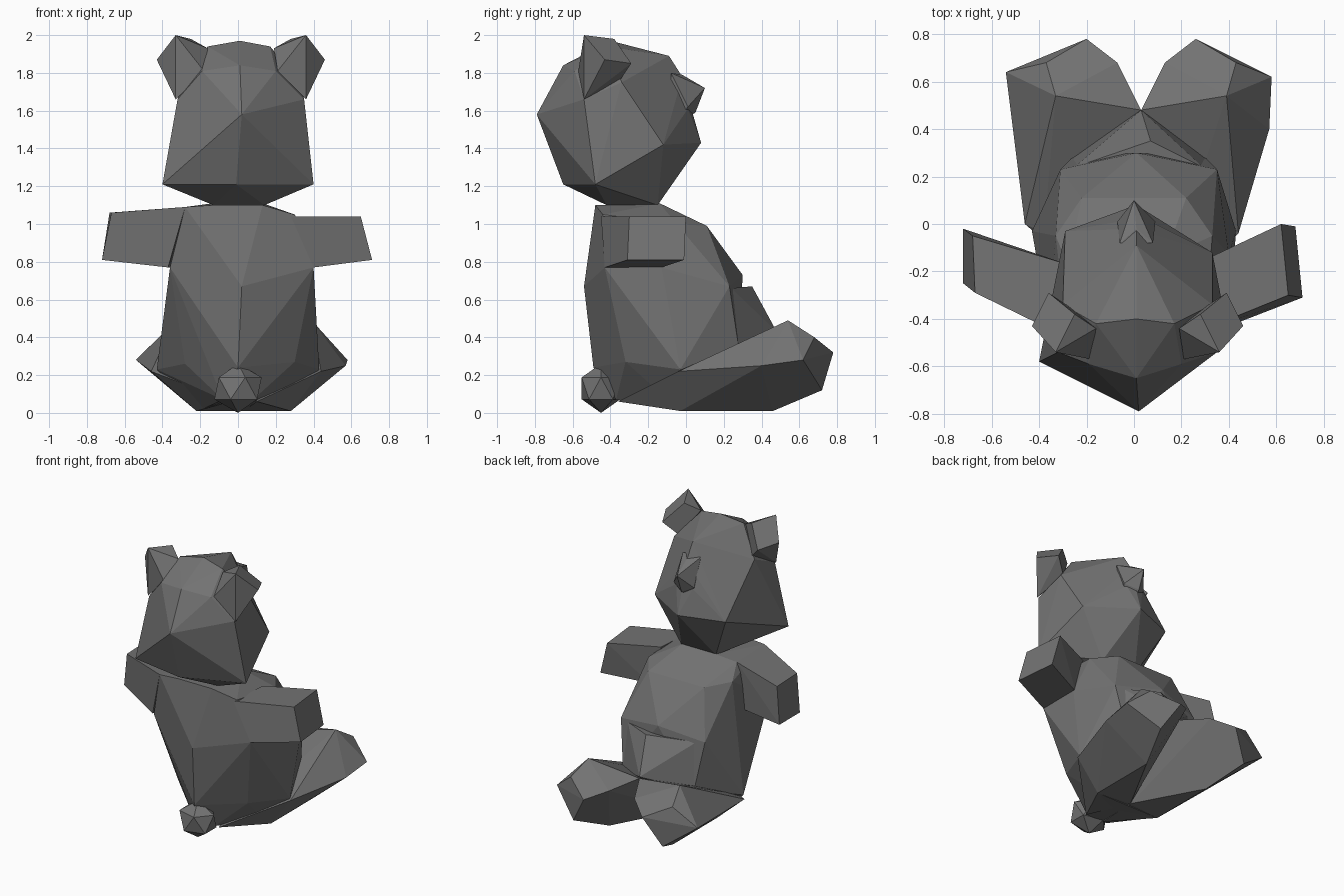
import bpy, bmesh

# One dark grey for the whole figure
grey = bpy.data.materials.new("dark_grey")
grey.diffuse_color = (0.17, 0.17, 0.17, 1)


def hull(name, points, flat=0.06):
    """Faceted solid wrapped around a few corner points."""
    bm = bmesh.new()
    for p in points:
        bm.verts.new(p)
    bmesh.ops.convex_hull(bm, input=bm.verts[:])
    loose = [v for v in bm.verts if not v.link_faces]
    bmesh.ops.delete(bm, geom=loose, context='VERTS')
    bmesh.ops.dissolve_limit(bm, angle_limit=flat, verts=bm.verts[:], edges=bm.edges[:])
    bmesh.ops.recalc_face_normals(bm, faces=bm.faces[:])
    me = bpy.data.meshes.new(name)
    bm.to_mesh(me)
    bm.free()
    me.materials.append(grey)
    ob = bpy.data.objects.new(name, me)
    bpy.context.collection.objects.link(ob)
    return ob


def flip(points, dx=0.0):
    return [(dx - x, y, z) for x, y, z in points]


def both(points, dx=0.0):
    return points + flip(points, dx)


# Torso: broad seat, upright back, belly leaning towards +y
hull("torso",
     both([(0.13, -0.48, 1.10), (0.13, -0.14, 1.11), (0.22, 0.11, 0.99),
           (0.33, -0.05, 1.00), (0.43, -0.03, 0.23), (0.08, -0.37, 0.07)])
     + both([(0.40, -0.43, 0.77), (0.40, -0.13, 0.77), (0.35, 0.23, 0.67),
             (0.30, 0.28, 0.34), (0.25, -0.03, 0.01)], 0.04)
     + [(0.30, -0.44, 1.05), (-0.28, -0.48, 1.09), (-0.28, -0.17, 1.08),
        (0.30, -0.32, 0.27), (-0.28, -0.27, 0.26),
        (0.02, -0.54, 0.67), (0.0, -0.49, 0.24), (0.01, 0.30, 0.73)])

# Lower belly fold, tapering down into the fork between the legs
hull("lower_belly",
     both([(0.29, 0.24, 0.66), (0.30, 0.28, 0.34)], 0.04)
     + [(0.07, 0.35, 0.67), (0.03, 0.48, 0.43), (0.03, 0.0, 0.03)])

# Arms: square-ended, held out sideways
hull("arm_right",
     [(0.62, 0.00, 1.04), (0.65, -0.30, 1.04), (0.71, -0.31, 0.81), (0.68, -0.01, 0.81),
      (0.28, -0.45, 1.04), (0.30, -0.15, 1.04), (0.40, -0.43, 0.77), (0.38, -0.13, 0.77)])
hull("arm_left",
     [(-0.68, -0.05, 1.06), (-0.67, -0.29, 1.06), (-0.72, -0.25, 0.81), (-0.72, -0.02, 0.81),
      (-0.28, -0.48, 1.09), (-0.28, -0.17, 1.08), (-0.37, -0.43, 0.77), (-0.35, -0.15, 0.77)])

# Legs: stretched forward with upturned feet, undercut on the inside
leg = [(0.44, -0.04, 0.22), (0.28, -0.03, 0.01), (0.28, 0.46, 0.01), (0.10, -0.36, 0.06),
       (0.03, 0.0, 0.01), (0.30, 0.28, 0.34), (0.39, 0.54, 0.49), (0.13, 0.68, 0.38),
       (0.26, 0.78, 0.32), (0.43, 0.68, 0.40), (0.58, 0.62, 0.28), (0.57, 0.40, 0.25),
       (0.38, 0.72, 0.12), (0.03, 0.48, 0.42)]
hull("leg_right", leg)
hull("leg_left", flip(leg, 0.06) + [(-0.54, 0.64, 0.28), (-0.46, 0.0, 0.22)])

# Head: wide jaw, pointed back of skull, tapered neck
hull("head",
     both([(0.14, -0.42, 1.10), (0.14, -0.15, 1.10), (0.20, -0.59, 1.81),
           (0.17, -0.42, 1.94), (0.07, 0.01, 1.61)], 0.01)
     + both([(0.35, -0.54, 1.66), (0.33, -0.34, 1.75)], 0.03)
     + [(0.40, -0.48, 1.21), (-0.40, -0.58, 1.21), (-0.01, -0.65, 1.21),
        (0.33, -0.12, 1.42), (-0.29, -0.03, 1.42), (0.01, 0.08, 1.43),
        (0.02, -0.79, 1.58), (0.01, -0.65, 1.84), (0.01, -0.40, 1.97),
        (0.01, -0.09, 1.89), (0.01, -0.02, 1.78)])

# Muzzle: small wedge ending in the nose
hull("muzzle",
     both([(0.08, -0.08, 1.80), (0.09, 0.01, 1.62), (0.05, -0.08, 1.5)], 0.02)
     + [(0.0, 0.10, 1.72), (0.0, 0.05, 1.59), (0.01, -0.02, 1.79)])

# Ears: chunky wedges growing out of the upper corners
ear = [(0.36, -0.54, 2.00), (0.46, -0.43, 1.87), (0.28, -0.38, 1.98), (0.39, -0.29, 1.85),
       (0.21, -0.57, 1.81), (0.36, -0.54, 1.66), (0.30, -0.35, 1.76), (0.19, -0.44, 1.93)]
hull("ear_right", ear)
hull("ear_left", flip(ear, 0.03))

# Tail: faceted ball low on the back
bpy.ops.mesh.primitive_ico_sphere_add(subdivisions=1, radius=1, location=(0, -0.45, 0.13))
tail = bpy.context.object
tail.name = "tail"
tail.scale = (0.14, 0.12, 0.13)
tail.data.materials.append(grey)
